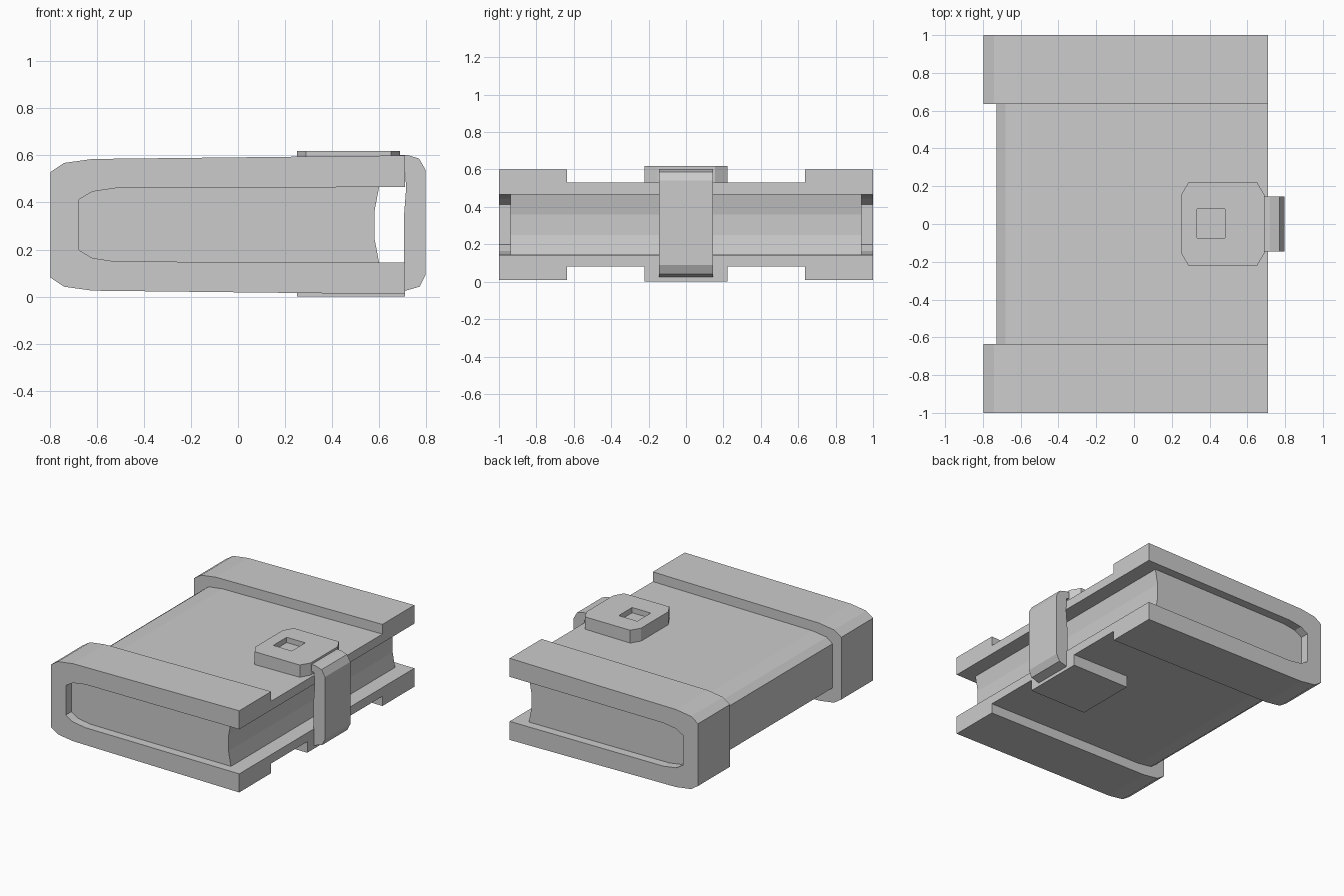
import bpy
import bmesh
from mathutils import Vector

cube = bpy.data.objects.get("Cube")
if cube:
    bpy.data.objects.remove(cube, do_unlink=True)

MID = 0.305  # height of the symmetry plane

grey = bpy.data.materials.new("plain grey")
grey.use_nodes = True
colour = (0.6, 0.6, 0.6, 1)
grey.diffuse_color = colour
grey.node_tree.nodes["Principled BSDF"].inputs["Base Color"].default_value = colour


def prism(name, outline, axis, start, end):
    """Extrude a 2D outline along y (outline is x, z) or z (outline is x, y)."""
    bm = bmesh.new()
    if axis == "y":
        points = [(a, start, b) for a, b in outline]
        step = Vector((0, end - start, 0))
    else:
        points = [(a, b, start) for a, b in outline]
        step = Vector((0, 0, end - start))
    face = bm.faces.new([bm.verts.new(p) for p in points])
    new = bmesh.ops.extrude_face_region(bm, geom=[face])["geom"]
    bmesh.ops.translate(bm, vec=step, verts=[v for v in new if isinstance(v, bmesh.types.BMVert)])
    bmesh.ops.recalc_face_normals(bm, faces=bm.faces)
    mesh = bpy.data.meshes.new(name)
    bm.to_mesh(mesh)
    bm.free()
    mesh.materials.append(grey)
    obj = bpy.data.objects.new(name, mesh)
    bpy.context.collection.objects.link(obj)
    return obj


def mirrored(half):
    """Add the lower half of a profile by reflection."""
    return half + [(x, 2 * MID - z) for x, z in reversed(half)]


def rectangle(x0, x1, y0, y1):
    return [(x0, y0), (x1, y0), (x1, y1), (x0, y1)]


# Cover profiles, running from the opening round the spine
outer = mirrored([(0.71, 0.6), (-0.62, 0.585), (-0.74, 0.568), (-0.797, 0.53)])
shell = mirrored([(0.71, 0.53), (-0.57, 0.515), (-0.68, 0.5), (-0.727, 0.465)])
inner_half = [(-0.52, 0.461), (-0.62, 0.446), (-0.677, 0.412)]
inner = mirrored([(0.71, 0.466)] + inner_half)

# Thin cover between two raised end bands
prism("cover", shell + inner[::-1], "y", -0.635, 0.635)
for name, side in (("front_band", -1), ("back_band", 1)):
    prism(name, outer + inner[::-1], "y", side * 0.635, side)

# Page block with a hollow fore edge
page_edge = mirrored([(0.6, 0.466), (0.58, 0.36)])
prism("pages", page_edge + mirrored(inner_half)[::-1], "y", -0.937, 0.937)

# Clasp plate with clipped corners and a square recess
plate_half = [(0.25, 0.155), (0.29, 0.223), (0.65, 0.223), (0.69, 0.155)]
plate = prism("clasp_plate", plate_half + [(x, -y) for x, y in reversed(plate_half)],
              "z", 0.515, 0.618)
cutter = prism("recess_cutter", rectangle(0.333, 0.482, -0.073, 0.08), "z", 0.58, 0.7)
cutter.hide_render = True
cut = plate.modifiers.new("recess", "BOOLEAN")
cut.operation = "DIFFERENCE"
cut.solver = "EXACT"
cut.object = cutter
bpy.context.view_layer.objects.active = plate
bpy.ops.object.modifier_apply(modifier=cut.name)
bpy.data.objects.remove(cutter, do_unlink=True)

# Plain plate underneath
prism("bottom_plate", rectangle(0.25, 0.71, -0.223, 0.223), "z", 0.0, 0.1)

# Strap hooking over the fore edge
strap_profile = [
    (0.688, 0.603), (0.72, 0.602), (0.77, 0.587), (0.797, 0.54),
    (0.797, 0.09), (0.773, 0.042), (0.71, 0.024),
    (0.705, 0.15), (0.705, 0.33), (0.715, 0.46), (0.71, 0.55), (0.688, 0.555),
]
prism("strap", strap_profile, "y", -0.145, 0.145)
